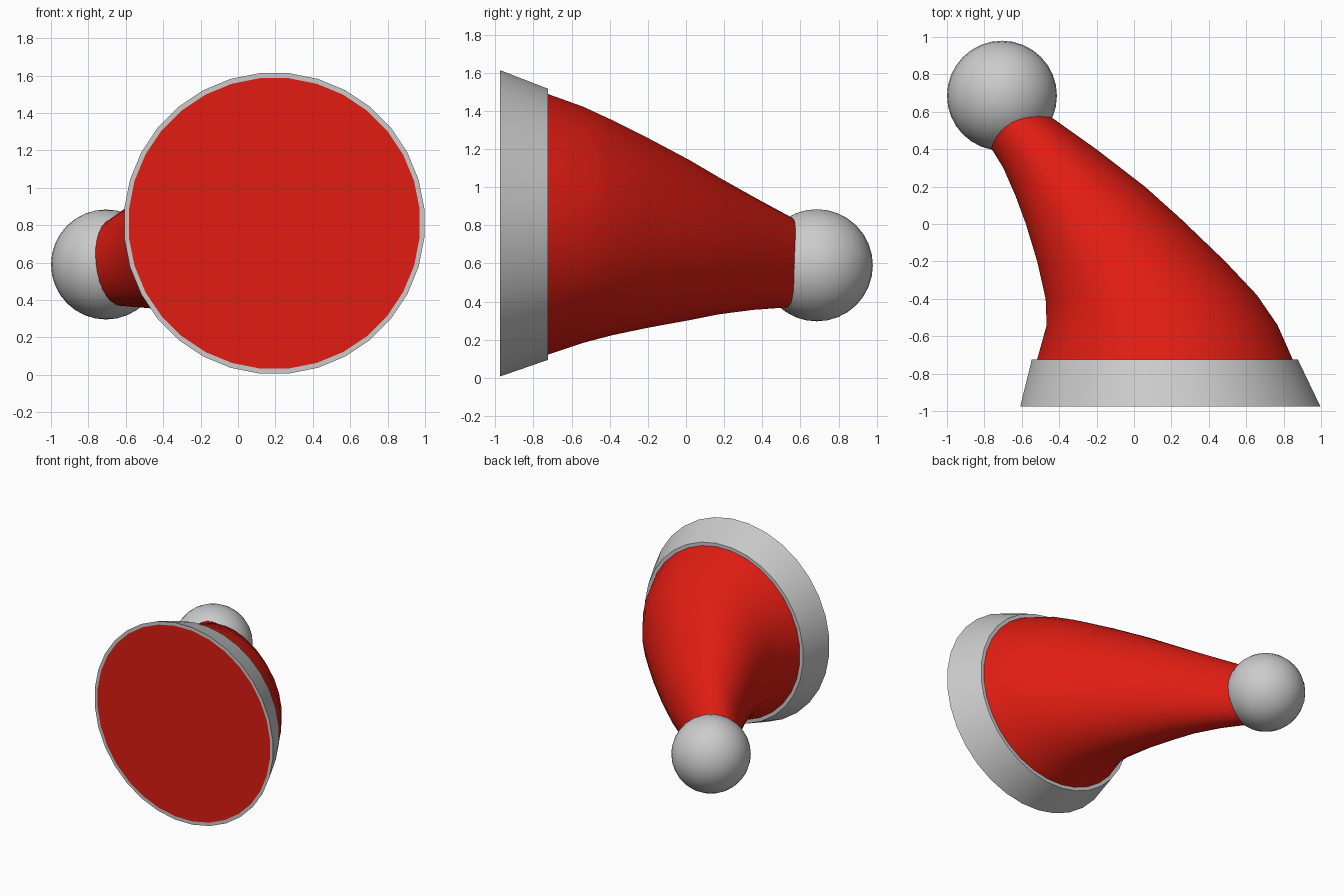
import bpy, bmesh
from math import sin, cos, pi

if "Cube" in bpy.data.objects:
    bpy.data.objects.remove(bpy.data.objects["Cube"])

N = 32


def finish(name, bm, color=None):
    bmesh.ops.recalc_face_normals(bm, faces=bm.faces)
    me = bpy.data.meshes.new(name)
    bm.to_mesh(me)
    bm.free()
    ob = bpy.data.objects.new(name, me)
    bpy.context.collection.objects.link(ob)
    if color:
        mat = bpy.data.materials.new(name + "_color")
        mat.diffuse_color = color
        mat.use_nodes = True
        mat.node_tree.nodes["Principled BSDF"].inputs["Base Color"].default_value = mat.diffuse_color
        me.materials.append(mat)
    bpy.ops.object.select_all(action='DESELECT')
    ob.select_set(True)
    bpy.context.view_layer.objects.active = ob
    bpy.ops.object.shade_smooth_by_angle(angle=0.7)
    return ob


def ring(bm, left, right, lo, hi, bulge=(0, 0)):
    """Ellipse spanning two xy points, between two heights."""
    out = []
    for i in range(N):
        a = 2 * pi * (i + 0.5) / N
        c, s = cos(a), sin(a)
        t = (1 + c) / 2
        b = s * s
        out.append(bm.verts.new((left[0] + (right[0] - left[0]) * t + bulge[0] * b,
                                 left[1] + (right[1] - left[1]) * t + bulge[1] * b,
                                 (lo + hi) / 2 + (hi - lo) / 2 * s)))
    return out


def loft(bm, rings):
    for r, q in zip(rings, rings[1:]):
        for i in range(N):
            j = (i + 1) % N
            bm.faces.new((r[i], r[j], q[j], q[i]))


# Bent cloth cone, closed at the opening and at the tip
sections = [
    ((-.587, -.975), (.975, -.975), .03, 1.59),
    ((-.52, -.72), (.85, -.72), .12, 1.49),
    ((-.47, -.54), (.77, -.54), .18, 1.425),
    ((-.475, -.40), (.66, -.38), .22, 1.355),
    ((-.52, -.20), (.49, -.20), .26, 1.26),
    ((-.58, 0), (.25, .03), .30, 1.145),
    ((-.635, .15), (.06, .20), .332, 1.05),
    ((-.70, .30), (-.20, .40), .355, .95),
    ((-.78, .43), (-.44, .57), .37, .84, (-.03, .05)),
]
bm = bmesh.new()
rings = [ring(bm, *s) for s in sections]
loft(bm, rings)
bm.faces.new(rings[0])
bm.faces.new(rings[-1])
finish("hat_cone", bm, (0.75, 0.012, 0.006, 1))

# Tapered trim band around the opening
bm = bmesh.new()
band = [ring(bm, *s) for s in [
    ((-.587, -.975), (.975, -.975), .03, 1.59),
    ((-.612, -.975), (1.0, -.975), .003, 1.617),
    ((-.55, -.725), (.88, -.725), .09, 1.52),
    ((-.52, -.725), (.85, -.725), .12, 1.49),
]]
loft(bm, band)
finish("trim_band", bm)

# Round bobble at the tip
bpy.ops.mesh.primitive_uv_sphere_add(segments=32, ring_count=16, radius=.294,
                                     location=(-.706, .686, .59))
bpy.context.object.name = "bobble"
bpy.ops.object.shade_smooth()
